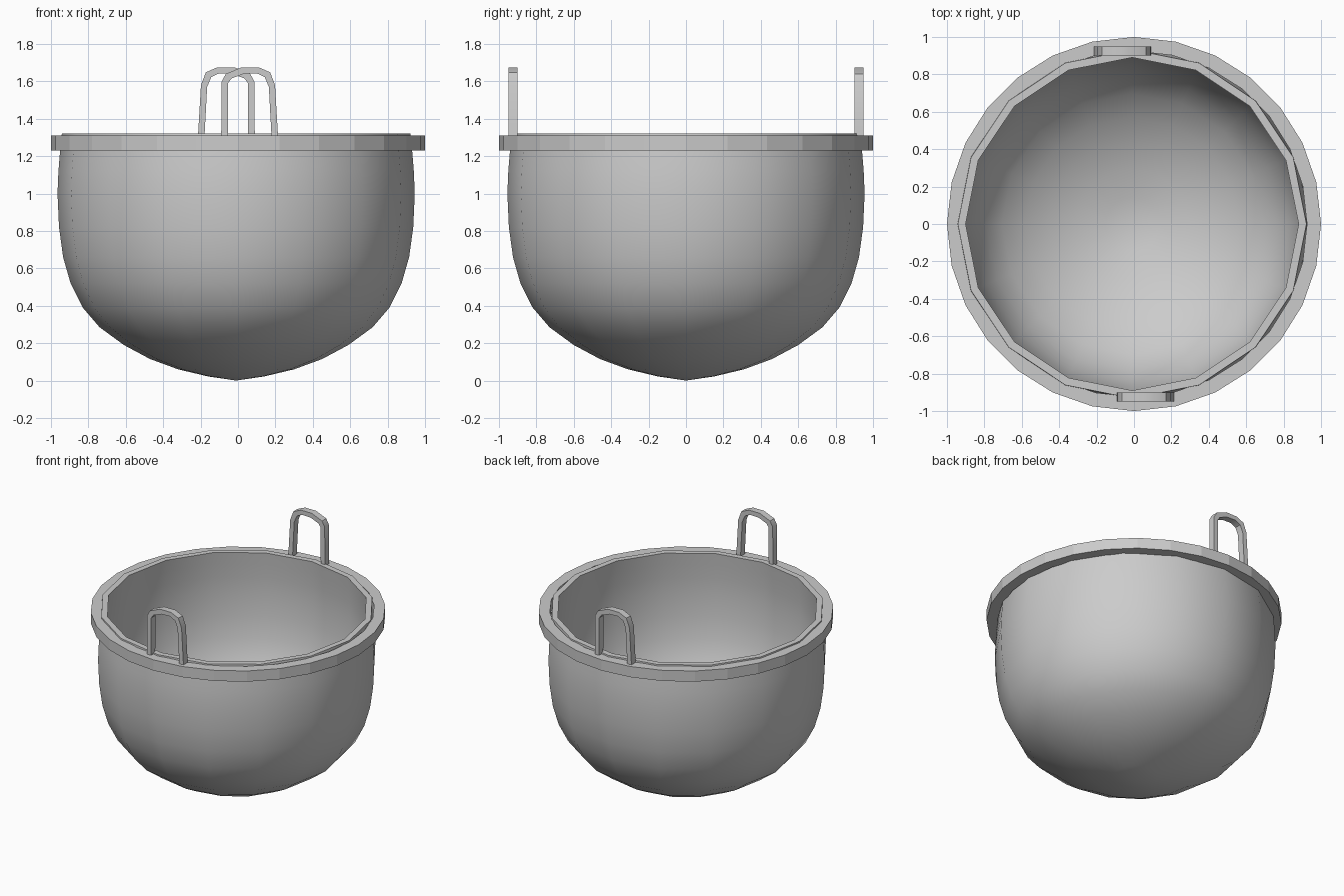
import bpy, bmesh, math

if "Cube" in bpy.data.objects:
    bpy.data.objects.remove(bpy.data.objects["Cube"])


def finish(name, bm, smooth=None):
    bmesh.ops.remove_doubles(bm, verts=bm.verts, dist=1e-4)
    bmesh.ops.recalc_face_normals(bm, faces=bm.faces)
    me = bpy.data.meshes.new(name)
    bm.to_mesh(me)
    bm.free()
    ob = bpy.data.objects.new(name, me)
    bpy.context.collection.objects.link(ob)
    if smooth:
        bpy.ops.object.select_all(action='DESELECT')
        ob.select_set(True)
        bpy.context.view_layer.objects.active = ob
        bpy.ops.object.shade_smooth_by_angle(angle=math.radians(smooth))
    return ob


def lathe(name, profile, sides, cx=0.0, closed=False, smooth=None):
    bm = bmesh.new()
    rings = []
    for i in range(sides):
        a = 2 * math.pi * i / sides
        rings.append([bm.verts.new((cx + r * math.cos(a), r * math.sin(a), z))
                      for r, z in profile])
    n = len(profile)
    for i in range(sides):
        a, b = rings[i], rings[(i + 1) % sides]
        for k in range(n if closed else n - 1):
            j = (k + 1) % n
            bm.faces.new((a[k], b[k], b[j], a[j]))
    # collapse the poles into single points
    bmesh.ops.dissolve_degenerate(bm, dist=1e-5, edges=bm.edges)
    return finish(name, bm, smooth)


# bowl: outer wall, then a scaled copy as the inner wall
outer = [(0, 0.0), (0.15, 0.022), (0.31, 0.06), (0.46, 0.115), (0.60, 0.19),
         (0.73, 0.285), (0.82, 0.39), (0.885, 0.52), (0.925, 0.66),
         (0.947, 0.82), (0.955, 1.0), (0.95, 1.12), (0.941, 1.23), (0.932, 1.32)]
inner = [(r * 0.955, 0.05 + z * (1.27 / 1.32)) for r, z in reversed(outer)]
lathe("bowl", outer + inner, 16, cx=-0.01, smooth=40)

# rim band
lathe("rim", [(0.925, 1.23), (1.0, 1.23), (1.0, 1.31), (0.925, 1.31)], 28, closed=True)

# handles: an arch outline extruded in depth, repeated with a half turn
arch_out = [(-0.09, 1.29), (-0.087, 1.60), (-0.065, 1.64), (0.02, 1.675),
            (0.11, 1.675), (0.172, 1.648), (0.198, 1.58), (0.215, 1.29)]
arch_in = [(-0.055, 1.29), (-0.053, 1.59), (-0.035, 1.615), (0.03, 1.64),
           (0.10, 1.643), (0.143, 1.622), (0.165, 1.57), (0.18, 1.29)]
for name, s in (("front_handle", 1), ("back_handle", -1)):
    bm = bmesh.new()
    o = [bm.verts.new((s * x, s * -0.95, z)) for x, z in arch_out]
    i = [bm.verts.new((s * x, s * -0.95, z)) for x, z in arch_in]
    faces = [bm.faces.new((o[k], o[k + 1], i[k + 1], i[k])) for k in range(len(o) - 1)]
    ext = bmesh.ops.extrude_face_region(bm, geom=faces, use_keep_orig=True)
    bmesh.ops.translate(bm, vec=(0, s * 0.05, 0),
                        verts=[v for v in ext["geom"] if isinstance(v, bmesh.types.BMVert)])
    finish(name, bm, smooth=30)
